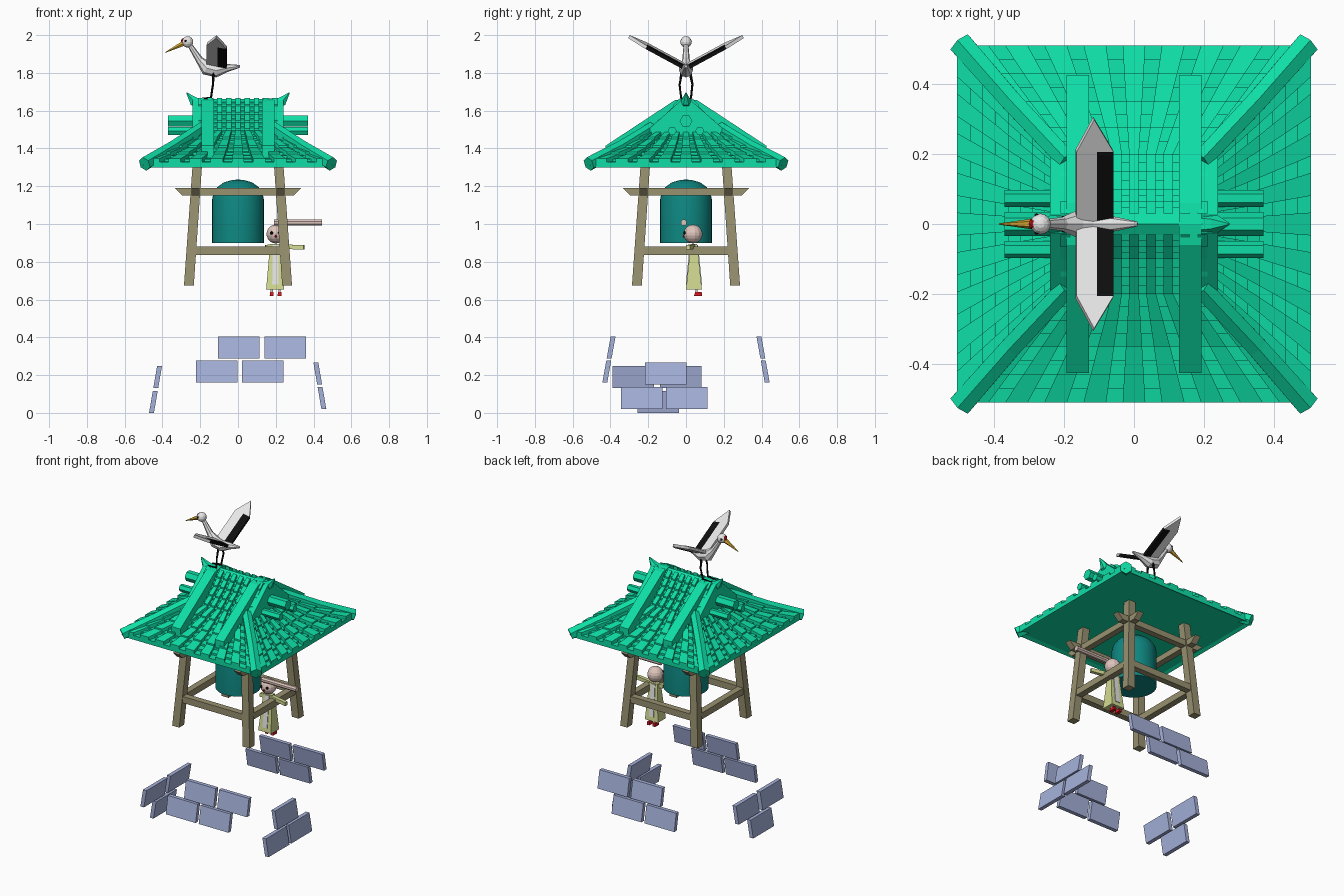
import bpy, bmesh, math
from mathutils import Vector

cube = bpy.data.objects.get("Cube")
if cube:
    bpy.data.objects.remove(cube)


def material(name, r, g, b):
    rgba = [((c / 255 + 0.055) / 1.055) ** 2.4 for c in (r, g, b)] + [1]
    m = bpy.data.materials.new(name)
    m.use_nodes = True
    m.diffuse_color = rgba
    m.node_tree.nodes["Principled BSDF"].inputs["Base Color"].default_value = rgba
    return m


GREEN = material("roof_green", 14, 222, 166)
TEAL = material("bell_teal", 14, 136, 130)
WOOD = material("old_wood", 152, 145, 112)
STONE = material("blue_stone", 165, 177, 218)
ROBE = material("yellow_robe", 212, 218, 146)
SKIN = material("pale_skin", 222, 197, 188)
RED = material("red", 205, 20, 30)
GOLD = material("beak_gold", 208, 163, 48)
BLACK = material("black", 14, 14, 14)
WHITE = material("white", 232, 232, 232)


def finish(name, bm, *mats):
    bmesh.ops.recalc_face_normals(bm, faces=bm.faces)
    me = bpy.data.meshes.new(name)
    bm.to_mesh(me)
    bm.free()
    ob = bpy.data.objects.new(name, me)
    bpy.context.collection.objects.link(ob)
    for m in mats:
        me.materials.append(m)
    return ob


def add_loft(bm, rings):
    """Closed solid through a list of rings with equal point counts."""
    vs = [[bm.verts.new(p) for p in ring] for ring in rings]
    n = len(vs[0])
    for a, b in zip(vs, vs[1:]):
        for i in range(n):
            bm.faces.new((a[i], a[(i + 1) % n], b[(i + 1) % n], b[i]))
    bm.faces.new(vs[0])
    bm.faces.new(vs[-1])


def loft(name, rings, mat):
    bm = bmesh.new()
    add_loft(bm, rings)
    return finish(name, bm, mat)


def rect(cx, cy, z, hx, hy):
    return [(cx + i * hx, cy + j * hy, z) for i, j in ((-1, -1), (1, -1), (1, 1), (-1, 1))]


def tube(name, pts, radii, mat, sides=6, phase=0.0):
    pts = [Vector(p) for p in pts]
    rings = []
    for i, p in enumerate(pts):
        d = pts[min(i + 1, len(pts) - 1)] - pts[max(i - 1, 0)]
        q = d.to_track_quat('Z', 'Y')
        angles = [phase + 2 * math.pi * k / sides for k in range(sides)]
        rings.append([p + q @ Vector((radii[i] * math.cos(a), radii[i] * math.sin(a), 0)) for a in angles])
    return loft(name, rings, mat)


def ball(name, loc, r, mat, seg=12):
    bm = bmesh.new()
    bmesh.ops.create_uvsphere(bm, u_segments=seg, v_segments=seg * 2 // 3, radius=r)
    bmesh.ops.translate(bm, verts=bm.verts, vec=loc)
    return finish(name, bm, mat)


def smooth(ob):
    bpy.ops.object.select_all(action='DESELECT')
    ob.select_set(True)
    bpy.context.view_layer.objects.active = ob
    bpy.ops.object.shade_smooth_by_angle(angle=math.radians(40))


# Roof body: hipped skirt rising into a gabled top (half x, half y, z)
LEVELS = [(0.505, 0.51, 1.31), (0.36, 0.35, 1.38), (0.22, 0.2, 1.47), (0.22, 0.1, 1.555), (0.22, 0.03, 1.64)]
loft("roof_body", [rect(0, 0, z, x, y) for x, y, z in LEVELS], GREEN)


def on_roof(side, s, t, lift):
    i = min(int(t), len(LEVELS) - 2)
    rx, ry, z = Vector(LEVELS[i]).lerp(Vector(LEVELS[i + 1]), t - i)
    sign = 1 if side < 2 else -1
    return (s * rx, sign * ry, z + lift) if side % 2 == 0 else (sign * rx, s * ry, z + lift)


def add_tile(bm, side, s, half, t0, t1, low, high):
    add_loft(bm, [[on_roof(side, s - half, t, -0.01), on_roof(side, s + half, t, -0.01),
                   on_roof(side, s + half, t, h), on_roof(side, s - half, t, h)]
                  for t, h in ((t0, low), (t1, high))])


# Raised tile ribs, with staggered flat tiles in the channels between
ribs, tiles = bmesh.new(), bmesh.new()
for side in range(4):
    steps = 8 if side % 2 == 0 else 4
    for k in range(9):
        s = (k - 4) * 0.222
        for j in range(steps):
            add_tile(ribs, side, s, 0.064, j / 2, j / 2 + 0.5, 0.036, 0.026)
            if k < 8:
                for half_step in (0, 0.25):
                    t = j / 2 + half_step
                    add_tile(tiles, side, s + 0.111, 0.05, t, t + 0.25, 0.017, 0.004)
finish("roof_ribs", ribs, GREEN)
finish("roof_tiles", tiles, GREEN)

# Ridge, hips, descending ridges, gables and their end bars
tube("main_ridge", [(-0.24, 0, 1.627), (0.24, 0, 1.627)], [0.036] * 2, GREEN, 6, math.pi / 6)
for sx in (-1, 1):
    tube("ridge_horn", [(sx * 0.19, 0, 1.63), (sx * 0.235, 0, 1.65), (sx * 0.272, 0, 1.695)],
         [0.035, 0.028, 0.003], GREEN, 6)
    gable = [(-0.19, 1.47), (0.19, 1.47), (0.19, 1.51), (0.025, 1.655), (-0.025, 1.655), (-0.19, 1.51)]
    loft("gable_board", [[(sx * x, y, z) for y, z in gable] for x in (0.19, 0.24)], GREEN)
    for y, z, r in ((0, 1.545, 0.034), (0.073, 1.493, 0.024), (-0.073, 1.493, 0.024)):
        tube("gable_bar", [(sx * 0.1, y, z), (sx * 0.37, y, z)], [r] * 2, GREEN, 6)
    for sy in (-1, 1):
        tube("hip_ridge", [(sx * 0.19, sy * 0.18, 1.51), (sx * 0.35, sy * 0.35, 1.405), (sx * 0.495, sy * 0.515, 1.318)],
             [0.032, 0.034, 0.038], GREEN, 6, math.pi / 6)
        prof = [(0, 1.665), (0.06, 1.655), (0.425, 1.415), (0.425, 1.35), (0.2, 1.46), (0, 1.6)]
        loft("descending_ridge", [[(sx * x, sy * y, z) for y, z in prof] for x in (0.128, 0.193)], GREEN)

# Timber frame: four splayed posts and two rings of beams
for sx in (-1, 1):
    for sy in (-1, 1):
        loft("post", [rect(sx * 0.26, sy * 0.26, 0.675, 0.026, 0.026),
                      rect(sx * 0.215, sy * 0.215, 1.32, 0.025, 0.025)], WOOD)
for axis in (0, 1):
    for sign in (-1, 1):
        def beam(name, z0, z1, h0, h1, off):
            rings = []
            for z, h in ((z0, h0), (z1, h1)):
                c, d = sign * off, 0.021
                rings.append(rect(0, c, z, h, d) if axis == 0 else rect(c, 0, z, d, h))
            loft(name, rings, WOOD)
        beam("upper_beam", 1.15, 1.19, 0.295, 0.335, 0.225)
        beam("lower_beam", 0.837, 0.88, 0.245, 0.242, 0.247)

# Bell with a domed crown
profile = [(0.137, 0.9), (0.137, 1.13), (0.13, 1.165), (0.11, 1.195), (0.075, 1.22), (0.03, 1.233), (0.005, 1.235)]
bell = loft("bell", [[(r * math.cos(a), r * math.sin(a), z) for a in (2 * math.pi * k / 32 for k in range(32))]
                     for r, z in profile], TEAL)
smooth(bell)

# Striking log
tube("striking_log", [(0.19, -0.012, 1.007), (0.445, -0.012, 1.007)], [0.017] * 2, SKIN, 8, math.pi / 8)

# Figure in a robe
loft("robe", [rect(0.197, 0.042, 0.652, 0.048, 0.042), rect(0.2, 0.042, 0.895, 0.03, 0.017)], ROBE)
loft("robe_panel", [rect(0.198, 0.042, 0.68, 0.017, 0.043), rect(0.2, 0.042, 0.89, 0.015, 0.022)], WHITE)
tube("sleeves", [(0.145, 0.03, 0.878), (0.2, 0.04, 0.88), (0.35, 0.01, 0.877)], [0.016, 0.018, 0.016], ROBE, 4, math.pi / 4)
ball("figure_head", (0.2, 0.037, 0.947), 0.05, SKIN, 14)
ball("figure_mouth", (0.2, -0.011, 0.935), 0.007, RED, 6)
for x in (0.178, 0.22):
    ball("figure_eye", (x, -0.006, 0.953), 0.009, BLACK, 8)
    loft("figure_leg", [rect(x, 0.055, 0.63, 0.006, 0.006), rect(x, 0.055, 0.66, 0.006, 0.006)], SKIN)
    loft("figure_shoe", [rect(x, 0.064, 0.62, 0.01, 0.022), rect(x, 0.066, 0.64, 0.009, 0.017)], RED)

# Crane: body, head, beak and legs
tube("crane_body", [(-0.26, 0, 1.955), (-0.205, 0, 1.87), (-0.165, 0, 1.825), (-0.115, 0, 1.812), (-0.06, 0, 1.826), (0.01, 0, 1.835)],
     [0.012, 0.02, 0.038, 0.036, 0.022, 0.007], WHITE, 8)
ball("crane_head", (-0.267, 0, 1.964), 0.03, WHITE)
ball("crane_crown", (-0.284, 0, 1.968), 0.018, RED, 8)
tube("crane_beak", [(-0.285, 0, 1.958), (-0.385, 0, 1.908)], [0.016, 0.002], GOLD, 6)
for s in (-1, 1):
    ball("crane_eye", (-0.278, s * 0.024, 1.968), 0.007, BLACK, 6)
    tube("crane_leg", [(-0.13, s * 0.022, 1.8), (-0.132, s * 0.034, 1.74), (-0.143, s * 0.026, 1.668)],
         [0.009, 0.006, 0.006], BLACK, 5)
    tube("crane_foot", [(-0.14, s * 0.026, 1.668), (-0.205, s * 0.02, 1.664)], [0.006, 0.003], BLACK, 5)
    # Wing sheet: pale leading half, dark trailing half, pale pointed tip
    bm = bmesh.new()
    root, elbow = [[bm.verts.new((x, s * y, z - (x + 0.165) * 0.18)) for x in (-0.165, -0.107, -0.06)]
                   for y, z in ((0.01, 1.845), (0.21, 1.953))]
    tip = bm.verts.new((-0.115, s * 0.302, 1.992))
    for i in (0, 1):
        bm.faces.new((root[i], root[i + 1], elbow[i + 1], elbow[i])).material_index = i
        bm.faces.new((elbow[i], elbow[i + 1], tip))
    wing = finish("crane_wing", bm, WHITE, BLACK)
    mod = wing.modifiers.new("thickness", 'SOLIDIFY')
    mod.thickness, mod.offset = 0.018, 0


# Leaning wall stones, laid in broken courses
def stone(axis, sign, start, z):
    rings = []
    for h in (z, z + 0.117):
        out = sign * (0.458 - 0.172 * h)
        mid = start + 0.11
        rings.append(rect(mid, sign * 0.43 - sign * 0.18 * (h - 0.16), h, 0.11, 0.013) if axis == 0
                     else rect(out, mid, h, 0.013, 0.11))
    loft("wall_stone", rings, STONE)


for sign in (-1, 1):
    for start, z in ((-0.223, 0.16), (0.02, 0.16), (-0.105, 0.287), (0.14, 0.287)):
        stone(0, sign, start, z)
for start, z in ((-0.345, 0.02), (-0.105, 0.02), (-0.217, 0.15)):
    stone(1, 1, start, z)
for start, z in ((-0.39, 0.132), (-0.137, 0.132), (-0.257, 0.0)):
    stone(1, -1, start, z)
